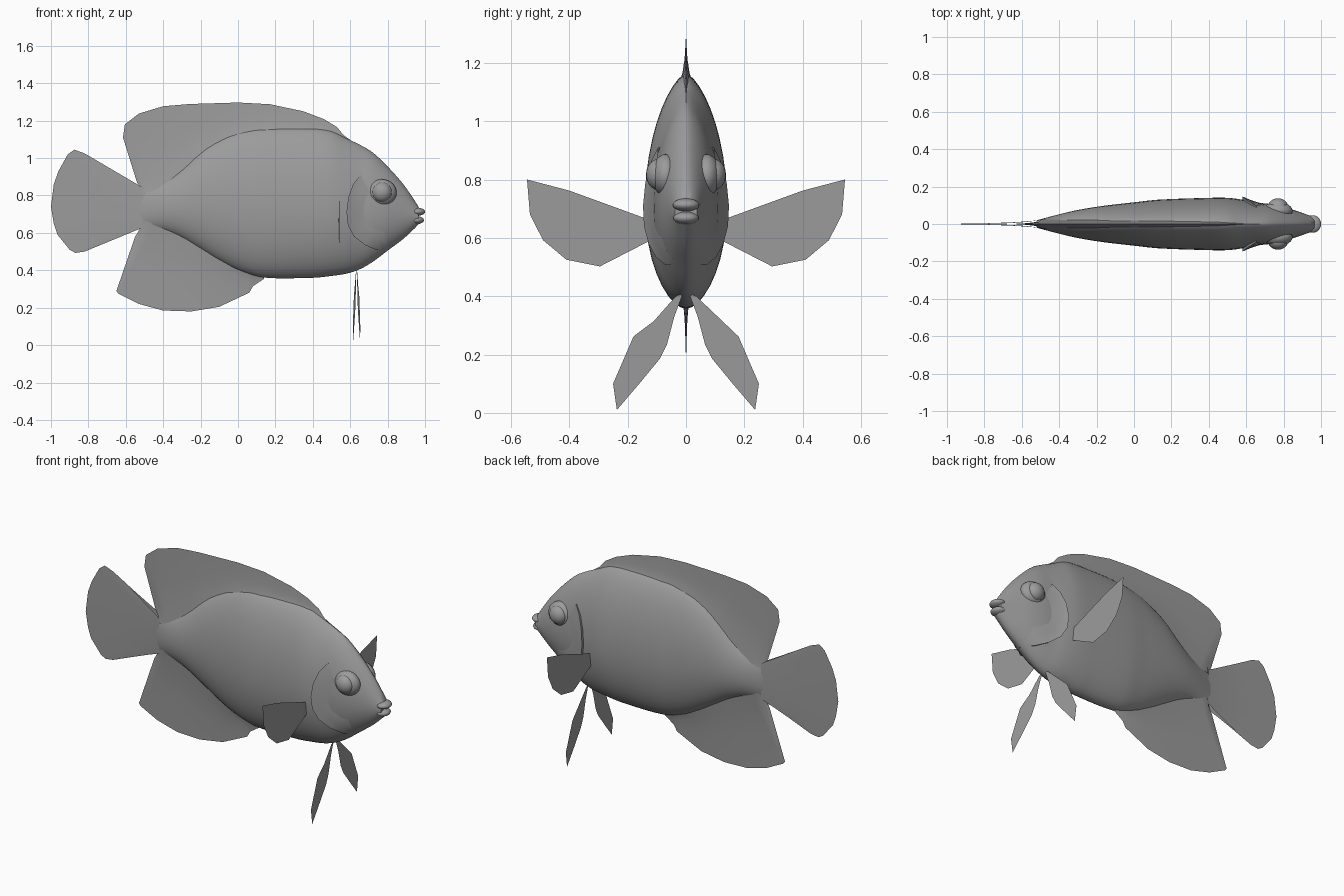
import bpy, bmesh, math
from mathutils import Vector

cube = bpy.data.objects.get("Cube")
if cube:
    bpy.data.objects.remove(cube)

grey = bpy.data.materials.new("plain grey")
grey.use_nodes = True
COLOUR = (0.33, 0.33, 0.33, 1)
grey.diffuse_color = COLOUR
grey.node_tree.nodes["Principled BSDF"].inputs["Base Color"].default_value = COLOUR


def finish(name, bm, smooth=True):
    bmesh.ops.remove_doubles(bm, verts=bm.verts, dist=0.0004)
    bmesh.ops.recalc_face_normals(bm, faces=bm.faces)
    mesh = bpy.data.meshes.new(name)
    bm.to_mesh(mesh)
    bm.free()
    mesh.materials.append(grey)
    ob = bpy.data.objects.new(name, mesh)
    bpy.context.collection.objects.link(ob)
    if smooth:
        bpy.ops.object.select_all(action='DESELECT')
        ob.select_set(True)
        bpy.context.view_layer.objects.active = ob
        bpy.ops.object.shade_smooth_by_angle(angle=math.radians(40))
    return ob


def skin(bm, rows, closed=False):
    """Join rows of points with quads."""
    rows = [[bm.verts.new(p) for p in row] for row in rows]
    n = len(rows[0])
    for a, b in zip(rows, rows[1:]):
        for i in range(n if closed else n - 1):
            j = (i + 1) % n
            bm.faces.new((a[i], a[j], b[j], b[i]))
    return rows


# Body stations: x, top, bottom, half width
STATIONS = [
    (-0.52, 0.84, 0.63, 0.02), (-0.4, 0.88, 0.61, 0.052), (-0.3, 0.95, 0.57, 0.075),
    (-0.2, 1.04, 0.51, 0.092), (-0.1, 1.10, 0.45, 0.105), (0, 1.14, 0.40, 0.116),
    (0.13, 1.16, 0.362, 0.13), (0.4, 1.16, 0.36, 0.14), (0.5, 1.145, 0.37, 0.14),
    (0.58, 1.105, 0.382, 0.13), (0.65, 1.072, 0.405, 0.115), (0.72, 1.03, 0.445, 0.108),
    (0.8, 0.955, 0.505, 0.092), (0.88, 0.865, 0.565, 0.066), (0.93, 0.795, 0.61, 0.049),
    (0.965, 0.74, 0.645, 0.038)]


def station(x):
    """Catmull-Rom values of top, bottom and half width at x."""
    s = STATIONS
    x = min(max(x, s[0][0]), s[-1][0])
    i = max(k for k in range(len(s) - 1) if s[k][0] <= x)
    a, b = s[i], s[i + 1]
    p, q = s[max(i - 1, 0)], s[min(i + 2, len(s) - 1)]
    d = b[0] - a[0]
    t = (x - a[0]) / d
    out = []
    for c in (1, 2, 3):
        m0 = (b[c] - p[c]) / (b[0] - p[0]) * d
        m1 = (q[c] - a[c]) / (q[0] - a[0]) * d
        out.append((2*t**3 - 3*t*t + 1) * a[c] + (t**3 - 2*t*t + t) * m0
                   + (3*t*t - 2*t**3) * b[c] + (t**3 - t*t) * m1)
    return out


def body_y(x, z):
    """Half width of the body at a height: lens shaped, fuller below."""
    top, low, w = station(x)
    mid = low + (top - low) * 0.44
    s = (z - mid) / (top - mid if z > mid else mid - low)
    return w * max(0, 1 - s * s) ** (0.65 if z > mid else 0.55)


def body():
    bm = bmesh.new()
    rows = []
    for k in range(65):
        x = -0.52 + 1.485 * k / 64
        top, low, _ = station(x)
        row = []
        for i in range(40):
            a = math.tau * i / 40
            z = (top + low) / 2 + (top - low) / 2 * math.sin(a)
            row.append((x, math.copysign(body_y(x, z), math.cos(a)), z))
        rows.append(row)
    rows = skin(bm, rows, True)
    bm.faces.new(rows[0])
    bm.faces.new(rows[-1])
    finish("body", bm)


def median_fin(name, base, tips, thick):
    """Upright fin, thick at the root and thinning to a sharp edge."""
    bm = bmesh.new()
    for side in (1, -1):
        rows = []
        for f, y in ((0, 1), (0.25, 0.5), (0.55, 0.2), (1, 0)):
            rows.append([(b[0] + (t[0] - b[0]) * f, side * thick * y,
                          b[1] + (t[1] - b[1]) * f) for b, t in zip(base, tips)])
        skin(bm, rows)
    finish(name, bm)


body()

dorsal_x = (-0.5, -0.47, -0.44, -0.39, -0.3, -0.2, 0, 0.15, 0.35, 0.46, 0.52, 0.56, 0.6)
dorsal_tip = [(-0.54, 0.87), (-0.615, 1.11), (-0.605, 1.18), (-0.53, 1.238), (-0.4, 1.277),
              (-0.26, 1.289), (0, 1.297), (0.17, 1.288), (0.35, 1.25), (0.46, 1.208),
              (0.53, 1.165), (0.565, 1.122), (0.61, 1.09)]
median_fin("dorsal_fin", [(x, station(x)[0] - 0.035) for x in dorsal_x], dorsal_tip, 0.024)

anal_x = (-0.5, -0.47, -0.44, -0.36, -0.27, -0.17, -0.06, 0.05, 0.09, 0.14)
anal_tip = [(-0.55, 0.58), (-0.65, 0.29), (-0.64, 0.275), (-0.53, 0.22), (-0.4, 0.185),
            (-0.25, 0.18), (-0.1, 0.205), (0.06, 0.28), (0.08, 0.315), (0.14, 0.355)]
median_fin("anal_fin", [(x, station(x)[1] + 0.035) for x in anal_x], anal_tip, 0.024)

tail_tip = [(-0.82, 1.025), (-0.875, 1.045), (-0.91, 1.02), (-0.96, 0.93), (-0.985, 0.86),
            (-1, 0.74), (-0.985, 0.65), (-0.965, 0.59), (-0.9, 0.51), (-0.87, 0.493), (-0.82, 0.5)]
tail_base = [(-0.505, 0.84 - 0.021 * i) for i in range(len(tail_tip))]
median_fin("tail_fin", tail_base, tail_tip, 0.02)


# Paired flat fins, outlined in y and z
def paired_fin(name, outline, x_root, lean):
    for label, side in (("left", 1), ("right", -1)):
        bm = bmesh.new()
        bm.faces.new([bm.verts.new((x_root - side * lean * y, side * y, z)) for y, z in outline])
        bmesh.ops.triangulate(bm, faces=bm.faces)
        finish(label + name, bm, False)


paired_fin("_pectoral_fin", [(0.12, 0.66), (0.40, 0.762), (0.545, 0.80), (0.535, 0.68), (0.49, 0.592),
                             (0.41, 0.525), (0.295, 0.502), (0.12, 0.592)], 0.537, 0.01)
paired_fin("_pelvic_fin", [(0.01, 0.41), (0.035, 0.40), (0.11, 0.315), (0.18, 0.262), (0.195, 0.185),
                           (0.25, 0.10), (0.237, 0.01), (0.16, 0.10), (0.09, 0.185), (0.065, 0.235),
                           (0.04, 0.33)], 0.634, 0.08)


# Gill covers: flared plates that follow the cheek
RIM = [(0.655, 0.91), (0.615, 0.86), (0.59, 0.79), (0.58, 0.71), (0.588, 0.64),
       (0.62, 0.58), (0.68, 0.535), (0.74, 0.508), (0.80, 0.503)]
for label, side in (("left", 1), ("right", -1)):
    bm = bmesh.new()
    rows = []
    for f, lift in ((0.35, -0.006), (0.55, 0.002), (0.75, 0.008), (0.9, 0.013), (1, 0.018), (0.99, -0.01)):
        row = []
        for i, (rx, rz) in enumerate(RIM):
            x, z = 0.76 + (rx - 0.76) * f, 0.72 + (rz - 0.72) * f
            fade = math.sin(math.pi * (i + 0.6) / (len(RIM) + 0.2)) ** 0.6
            row.append((x, side * (body_y(x, z) + (lift * fade if lift > 0 else lift)), z))
        rows.append(row)
    skin(bm, rows)
    finish(label + "_gill_cover", bm)


def ellipsoid(name, centre, size, turn=0):
    bm = bmesh.new()
    bmesh.ops.create_uvsphere(bm, u_segments=24, v_segments=14, radius=1)
    for v in bm.verts:
        v.co = Vector(centre) + Vector(v.co[i] * size[i] for i in range(3))
    finish(name, bm)


# Eyes in raised sockets
for label, side in (("left", 1), ("right", -1)):
    ellipsoid(label + "_eye_socket", (0.768, side * 0.07, 0.815), (0.08, 0.048, 0.072))
    ellipsoid(label + "_eye", (0.77, side * 0.092, 0.817), (0.054, 0.045, 0.054))

# Lips
ellipsoid("upper_lip", (0.958, 0, 0.713), (0.042, 0.046, 0.022))
ellipsoid("lower_lip", (0.952, 0, 0.668), (0.042, 0.044, 0.022))
